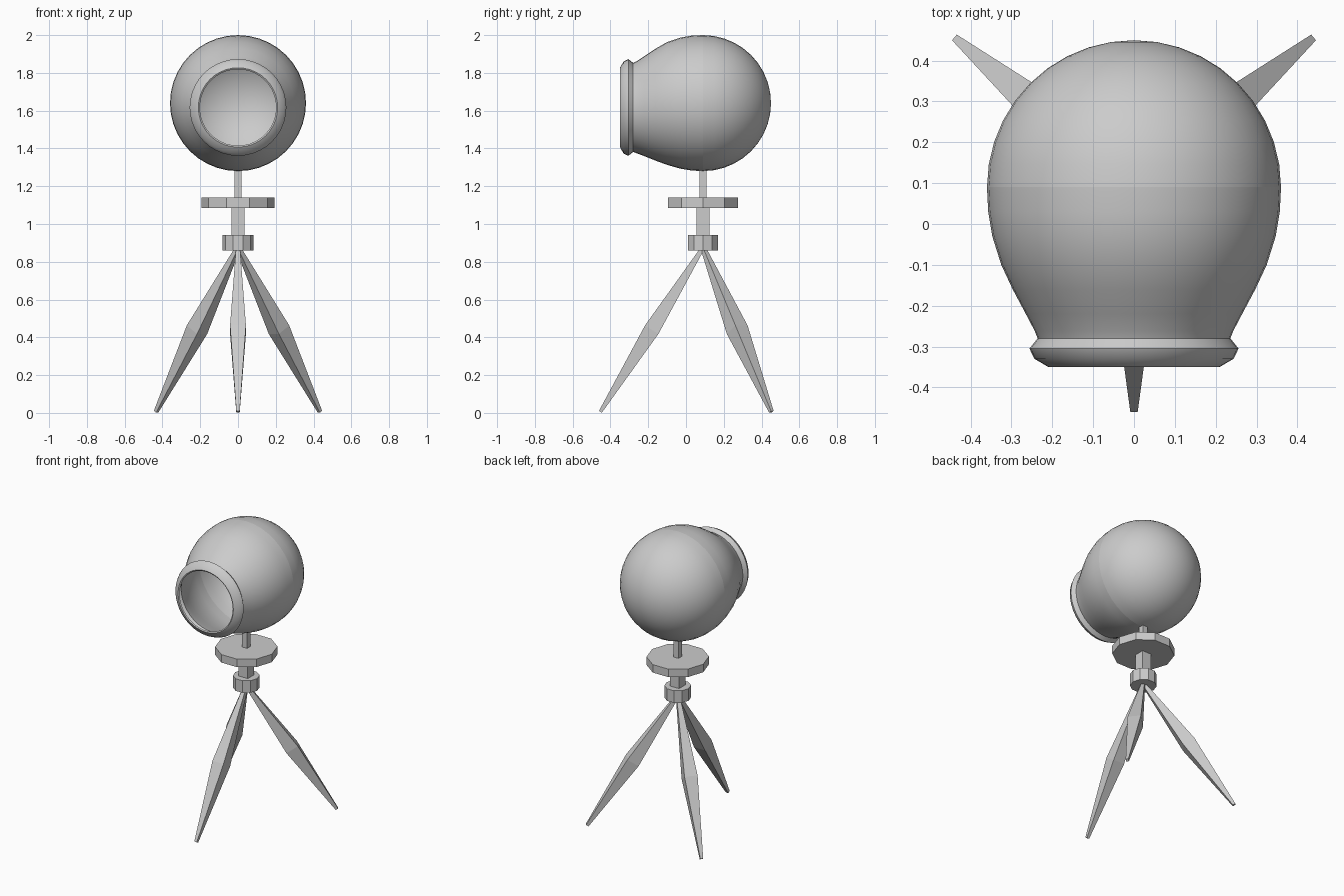
import bpy, bmesh, math
from mathutils import Vector

if "Cube" in bpy.data.objects:
    bpy.data.objects.remove(bpy.data.objects["Cube"])

AXIS_Y = 0.09   # everything stands on this vertical axis


def finish(bm, name, smooth=False):
    bmesh.ops.recalc_face_normals(bm, faces=bm.faces)
    me = bpy.data.meshes.new(name)
    bm.to_mesh(me)
    bm.free()
    ob = bpy.data.objects.new(name, me)
    bpy.context.collection.objects.link(ob)
    if smooth:
        bpy.ops.object.select_all(action='DESELECT')
        ob.select_set(True)
        bpy.context.view_layer.objects.active = ob
        bpy.ops.object.shade_smooth_by_angle(angle=math.radians(40))
    return ob


def skin(bm, rings, cap_start=False, cap_end=False):
    vs = [[bm.verts.new(p) for p in r] for r in rings]
    n = len(vs[0])
    for a, b in zip(vs, vs[1:]):
        for i in range(n):
            bm.faces.new((a[i], a[(i + 1) % n], b[(i + 1) % n], b[i]))
    if cap_start:
        bm.faces.new(vs[0])
    if cap_end:
        bm.faces.new(vs[-1])
    return vs


def circle_y(y, r, cz, n=40):
    return [(r * math.cos(2 * math.pi * i / n), y,
             cz + r * math.sin(2 * math.pi * i / n)) for i in range(n)]


def prism(name, sides, radius, z0, z1, turn=0.0):
    bm = bmesh.new()
    rings = [[(radius * math.cos(turn + 2 * math.pi * i / sides),
               AXIS_Y + radius * math.sin(turn + 2 * math.pi * i / sides), z)
              for i in range(sides)] for z in (z0, z1)]
    skin(bm, rings, True, True)
    return finish(bm, name)


# Head: open shell, round back half
bm = bmesh.new()
R, CZ = 0.36, 1.64
rings = [circle_y(AXIS_Y + R * math.sin(math.radians(a)),
                  R * math.cos(math.radians(a)), CZ) for a in range(0, 90, 9)]
vs = skin(bm, rings)
pole = bm.verts.new((0, AXIS_Y + R, CZ))
last = vs[-1]
for i in range(len(last)):
    bm.faces.new((last[i], last[(i + 1) % len(last)], pole))
finish(bm, "head_back_shell", True)

# Head: tapering front half with a flared rim, slightly lowered at the mouth
profile = [(0.09, 0.36, 1.64), (0.03, 0.357, 1.64), (-0.03, 0.347, 1.64),
           (-0.10, 0.325, 1.638), (-0.16, 0.297, 1.632), (-0.22, 0.265, 1.624),
           (-0.262, 0.243, 1.618), (-0.28, 0.236, 1.617), (-0.305, 0.256, 1.617),
           (-0.33, 0.244, 1.617), (-0.35, 0.21, 1.617), (-0.345, 0.202, 1.617)]
bm = bmesh.new()
skin(bm, [circle_y(*p) for p in profile])
finish(bm, "head_front_shell", True)

# Central column: collar, square posts and round tray
prism("leg_collar", 10, 0.083, 0.86, 0.943)
prism("lower_post", 4, 0.035 * math.sqrt(2), 0.94, 1.09, math.pi / 4)
prism("tray_disc", 10, 0.194, 1.085, 1.14)
prism("upper_post", 4, 0.019 * math.sqrt(2), 1.135, 1.29, math.pi / 4)


# Tripod legs: square section, thick in the middle
def leg(name, foot):
    top, foot = Vector((0, AXIS_Y, 0.875)), Vector(foot)
    d = (foot - top).normalized()
    side = d.cross(Vector((0, 0, 1))).normalized()
    up = side.cross(d)
    rings = []
    for t, h in ((0, 0.01), (0.5, 0.042), (1, 0.009)):
        c = top.lerp(foot, t)
        rings.append([c + side * h * a + up * h * b
                      for a, b in ((-1, -1), (1, -1), (1, 1), (-1, 1))])
    bm = bmesh.new()
    skin(bm, rings, True, True)
    finish(bm, name)


leg("front_leg", (0, -0.453, 0.006))
leg("back_leg_right", (0.434, 0.452, 0.006))
leg("back_leg_left", (-0.434, 0.452, 0.006))
